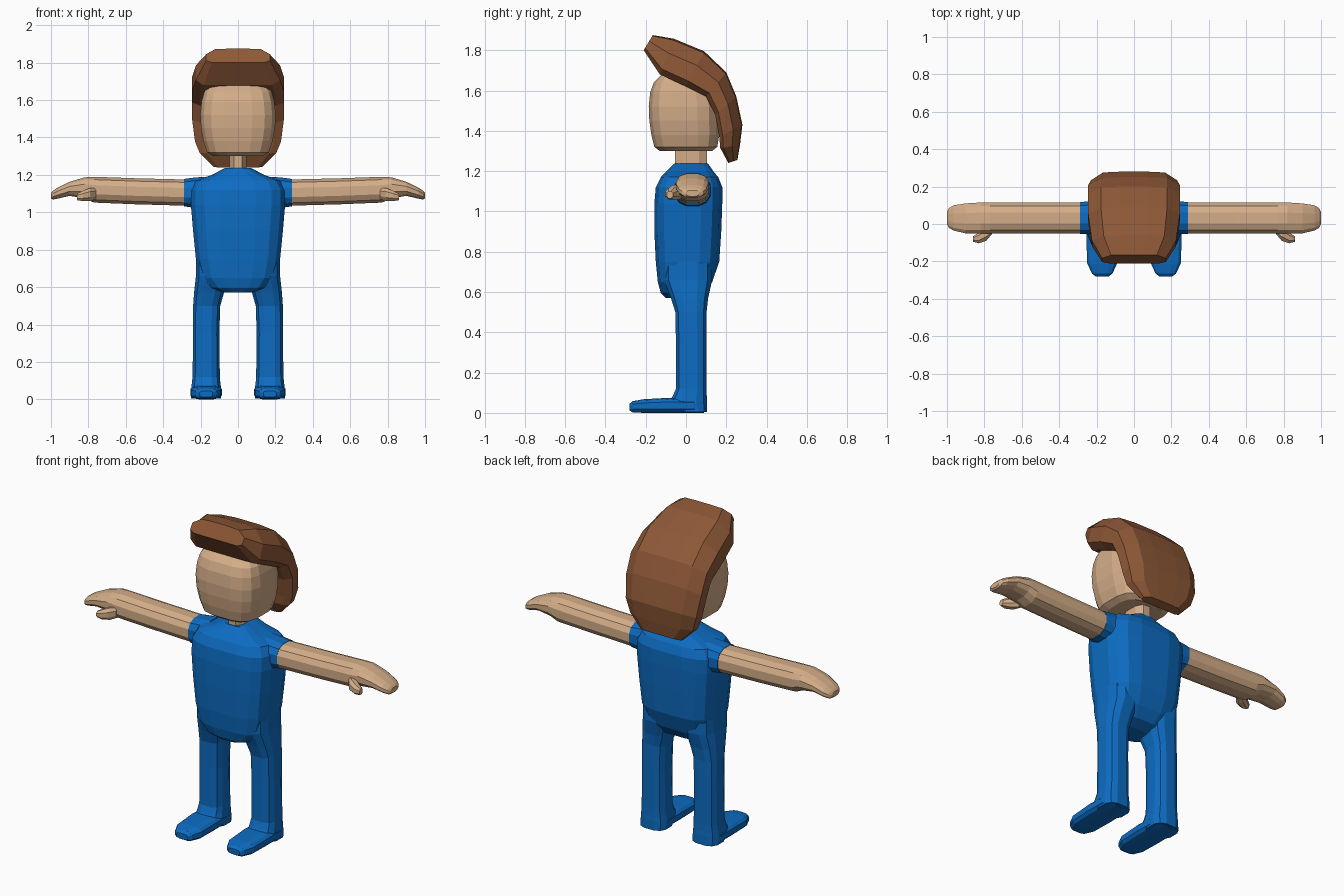
import bpy, bmesh, math
from mathutils import Vector


def material(name, rgb):
    m = bpy.data.materials.new(name)
    m.diffuse_color = (*rgb, 1)
    return m


BLUE = material("blue cloth", (0.004, 0.15, 0.54))
SKIN = material("skin", (0.66, 0.42, 0.25))
BROWN = material("brown hair", (0.27, 0.098, 0.038))


def skin_rings(name, rings, mat, side=1):
    """Join rings of points into a closed, faceted tube."""
    bm = bmesh.new()
    loops = [[bm.verts.new((p[0] * side, p[1], p[2])) for p in r] for r in rings]
    n = len(loops[0])
    for a, b in zip(loops, loops[1:]):
        for i in range(n):
            j = (i + 1) % n
            bm.faces.new((a[i], a[j], b[j], b[i]))
    bm.faces.new(loops[0])
    bm.faces.new(loops[-1])
    bmesh.ops.recalc_face_normals(bm, faces=bm.faces)
    me = bpy.data.meshes.new(name)
    bm.to_mesh(me)
    bm.free()
    me.materials.append(mat)
    ob = bpy.data.objects.new(name, me)
    bpy.context.collection.objects.link(ob)
    return ob


def loft(name, axis, sections, mat, n=8, power=0.8, side=1):
    """Sections are (position, a low, a high, b low, b high) along an axis."""
    shape = []
    for i in range(n):
        t = 2 * math.pi * (i + 0.5) / n
        c, s = math.cos(t), math.sin(t)
        shape.append((math.copysign(abs(c) ** power, c), math.copysign(abs(s) ** power, s)))
    top = max(p[0] for p in shape)
    rings = []
    for t, a0, a1, b0, b1 in sections:
        ring = []
        for u, v in shape:
            a = (a0 + a1) / 2 + (a1 - a0) / 2 * u / top
            b = (b0 + b1) / 2 + (b1 - b0) / 2 * v / top
            ring.append({"x": (t, a, b), "y": (a, t, b), "z": (a, b, t)}[axis])
        rings.append(ring)
    return skin_rings(name, rings, mat, side)


# Torso
loft("torso", "z", [
    (0.57, -0.07, 0.07, -0.10, 0.03),
    (0.595, -0.15, 0.15, -0.125, 0.09),
    (0.65, -0.20, 0.20, -0.14, 0.13),
    (0.75, -0.225, 0.225, -0.15, 0.165),
    (0.90, -0.24, 0.24, -0.157, 0.175),
    (1.04, -0.252, 0.252, -0.157, 0.18),
    (1.12, -0.25, 0.25, -0.15, 0.18),
    (1.17, -0.225, 0.225, -0.125, 0.16),
    (1.20, -0.14, 0.14, -0.095, 0.135),
    (1.237, -0.07, 0.07, -0.06, 0.11)], BLUE, 16, 0.6)

# Neck
loft("neck", "z", [
    (1.20, -0.045, 0.045, -0.055, 0.105),
    (1.36, -0.045, 0.045, -0.055, 0.105)], SKIN, 8)

# Head
loft("head", "z", [
    (1.30, -0.13, 0.13, -0.13, 0.13),
    (1.32, -0.165, 0.165, -0.157, 0.155),
    (1.38, -0.185, 0.185, -0.172, 0.165),
    (1.45, -0.198, 0.198, -0.182, 0.165),
    (1.52, -0.202, 0.202, -0.185, 0.165),
    (1.59, -0.195, 0.195, -0.178, 0.15),
    (1.64, -0.182, 0.182, -0.16, 0.12),
    (1.68, -0.155, 0.155, -0.12, 0.08)], SKIN, 16, 0.6)

# Hair: slab swept over the head, each step (inner y, z, outer y, z, half width)
steps = [(-0.21, 1.80, -0.165, 1.875, 0.17),
         (-0.13, 1.68, -0.06, 1.857, 0.225),
         (0.00, 1.62, 0.09, 1.795, 0.245),
         (0.10, 1.57, 0.20, 1.69, 0.247),
         (0.145, 1.48, 0.25, 1.57, 0.245),
         (0.165, 1.37, 0.28, 1.43, 0.23),
         (0.17, 1.315, 0.268, 1.33, 0.205),
         (0.21, 1.24, 0.255, 1.255, 0.13)]
hair_rings = []
for iy, iz, oy, oz, w in steps:
    half = [(0.82, 0.0), (1.0, 0.15), (1.0, 0.6), (0.72, 0.96), (0.3, 1.0)]
    half += [(-k, f) for k, f in reversed(half)]
    hair_rings.append([Vector((w * k, iy + (oy - iy) * f, iz + (oz - iz) * f))
                       for k, f in half])
skin_rings("hair", hair_rings, BROWN)

for side, label in ((1, "left"), (-1, "right")):
    # Sleeve
    loft(label + "_sleeve", "x", [
        (0.18, -0.06, 0.125, 1.01, 1.19),
        (0.24, -0.055, 0.12, 1.025, 1.185),
        (0.29, -0.052, 0.118, 1.032, 1.178)], BLUE, 12, 0.8, side)
    # Arm and hand
    loft(label + "_arm", "x", [
        (0.27, -0.05, 0.115, 1.035, 1.175),
        (0.55, -0.05, 0.115, 1.043, 1.182),
        (0.77, -0.05, 0.115, 1.052, 1.19),
        (0.82, -0.05, 0.115, 1.075, 1.187),
        (0.90, -0.05, 0.11, 1.088, 1.163),
        (0.965, -0.035, 0.10, 1.073, 1.132),
        (0.99, -0.02, 0.085, 1.068, 1.115),
        (1.00, 0.0, 0.065, 1.075, 1.105)], SKIN, 12, 0.8, side)
    # Thumb
    loft(label + "_thumb", "x", [
        (0.76, -0.055, 0.00, 1.07, 1.13),
        (0.79, -0.09, -0.01, 1.06, 1.13),
        (0.83, -0.103, -0.045, 1.06, 1.115),
        (0.86, -0.095, -0.065, 1.065, 1.10)], SKIN, 8, 0.9, side)
    # Leg
    loft(label + "_leg", "z", [
        (0.005, 0.09, 0.25, -0.04, 0.105),
        (0.06, 0.09, 0.25, -0.08, 0.105),
        (0.085, 0.094, 0.247, -0.065, 0.103),
        (0.12, 0.097, 0.243, -0.05, 0.102),
        (0.35, 0.10, 0.24, -0.05, 0.102),
        (0.50, 0.095, 0.24, -0.053, 0.102),
        (0.57, 0.075, 0.235, -0.075, 0.11),
        (0.66, 0.05, 0.225, -0.11, 0.13),
        (0.80, 0.05, 0.225, -0.11, 0.13)], BLUE, 12, 0.7, side)
    # Foot
    loft(label + "_foot", "y", [
        (-0.28, 0.135, 0.205, 0.012, 0.045),
        (-0.265, 0.115, 0.225, 0.003, 0.058),
        (-0.21, 0.09, 0.25, 0.0, 0.068),
        (-0.08, 0.086, 0.255, 0.0, 0.075),
        (0.04, 0.09, 0.252, 0.0, 0.07),
        (0.09, 0.115, 0.225, 0.0, 0.06)], BLUE, 12, 0.6, side)
